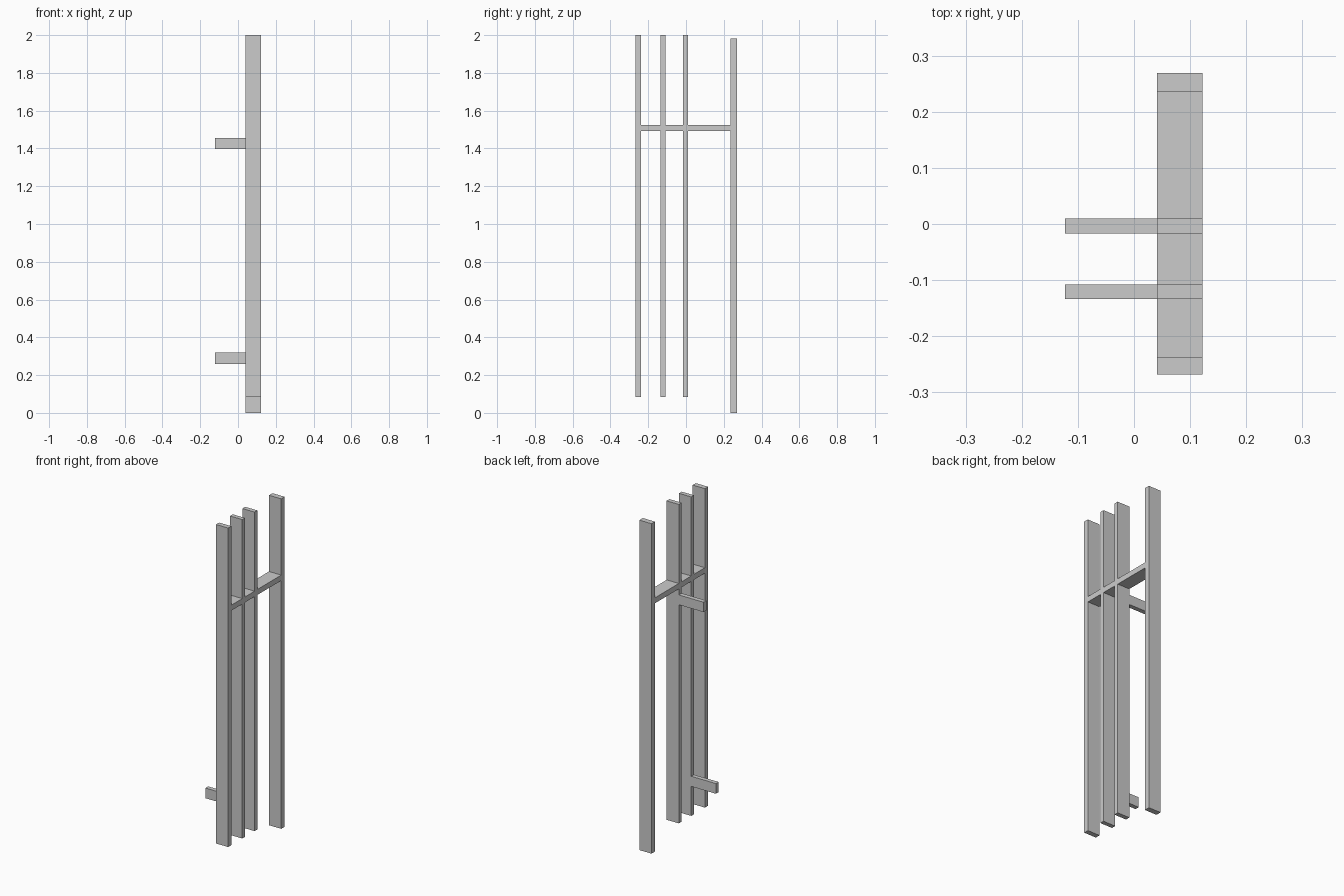
import bpy

if "Cube" in bpy.data.objects:
    bpy.data.objects.remove(bpy.data.objects["Cube"])

X0, X1 = 0.041, 0.122   # depth shared by the post, slats and rail


def box(name, x, y, z):
    """Box from (min, max) ranges on each axis."""
    bpy.ops.mesh.primitive_cube_add(size=1, location=[sum(r) / 2 for r in (x, y, z)])
    ob = bpy.context.object
    ob.name = name
    ob.scale = [r[1] - r[0] for r in (x, y, z)]
    bpy.ops.object.transform_apply(location=False, rotation=False, scale=True)
    return ob


# Three raised slats and the post that reaches the ground
slats = [(-0.268, -0.238), (-0.134, -0.108), (-0.017, 0.010)]
post = (0.236, 0.269)
for i, y in enumerate(slats):
    box(f"slat_{i + 1}", (X0, X1), y, (0.083, 2.0))
box("post", (X0, X1), post, (0.0, 1.983))

# Cross rail, fitted between the uprights
uprights = slats + [post]
for i, (a, b) in enumerate(zip(uprights, uprights[1:])):
    box(f"cross_rail_{i + 1}", (X0, X1), (a[1], b[0]), (1.492, 1.525))

# Side arms: upper one on the third slat, lower one on the second
box("upper_arm", (-0.123, X0), slats[2], (1.397, 1.456))
box("lower_arm", (-0.123, X0), slats[1], (0.260, 0.321))
